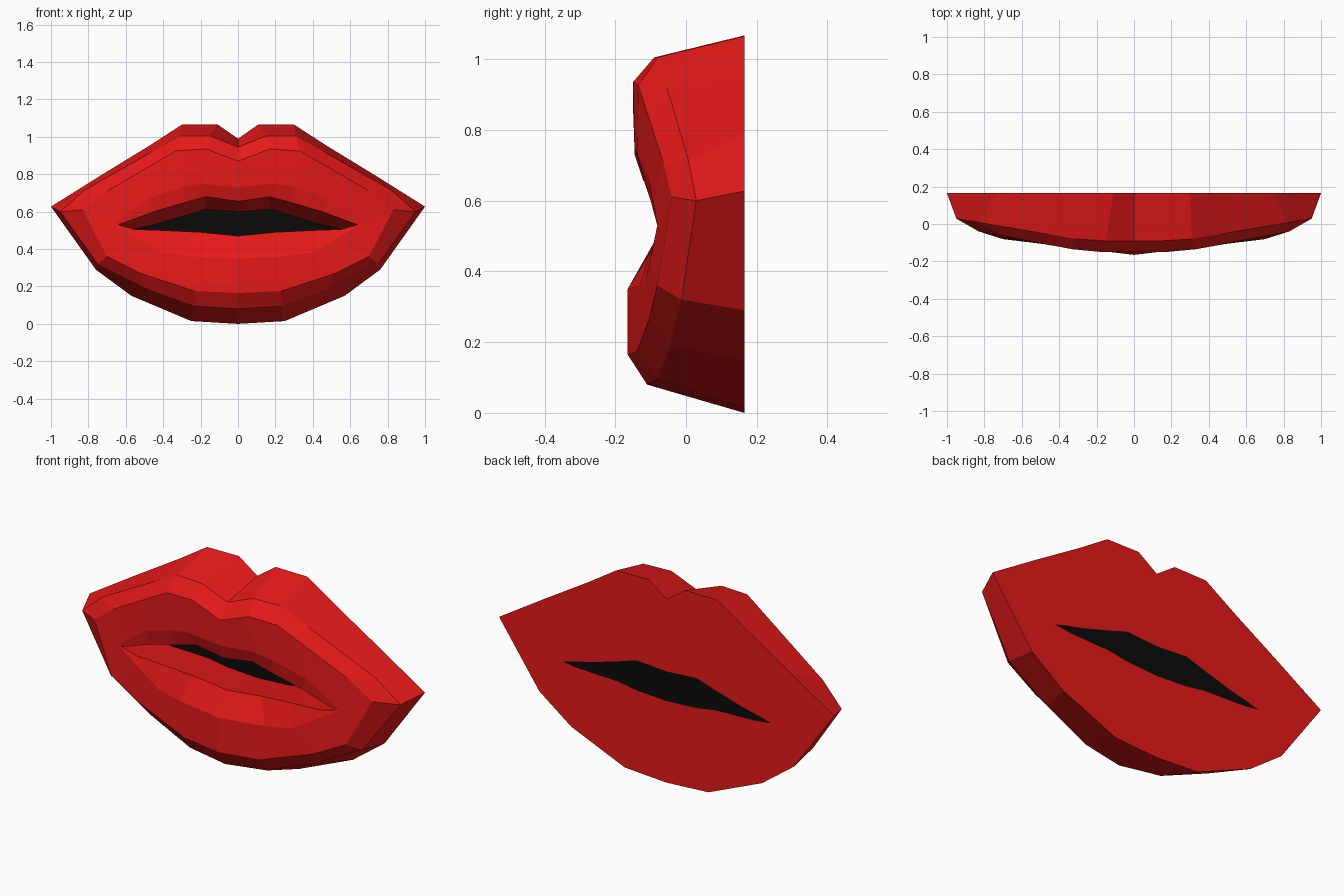
import bpy

if "Cube" in bpy.data.objects:
    bpy.data.objects.remove(bpy.data.objects["Cube"])

BACK = 0.165


def material(name, rgb):
    m = bpy.data.materials.new(name)
    m.diffuse_color = (*rgb, 1)
    m.use_nodes = True
    m.node_tree.nodes["Principled BSDF"].inputs["Base Color"].default_value = m.diffuse_color
    return m


def make(name, verts, faces, mat):
    me = bpy.data.meshes.new(name)
    me.from_pydata(verts, [], faces)
    me.update()
    me.materials.append(mat)
    ob = bpy.data.objects.new(name, me)
    bpy.context.collection.objects.link(ob)
    return ob


def ring(upper, corner, lower, y_up, y_low):
    """Closed contour from a half outline; depth recedes away from the centre."""
    half = [(x, y_up[0] + y_up[1] * max(0, x - 0.25), z) for x, z in upper + [corner]]
    half += [(x, y_low[0] + y_low[1] * x, z) for x, z in lower]
    return half + [(-x, y, z) for x, y, z in reversed(half[1:-1])]


flat = (BACK, 0)

# half contours, from the outer back edge over the lip to the mouth opening
outer_back = ring([(0, .99), (.11, 1.067), (.30, 1.065), (.47, .955), (.74, .79)], (1, .627),
                  [(.76, .29), (.57, .15), (.25, .015), (0, 0)], flat, flat)
outer_front = ring([(0, .945), (.15, 1.005), (.31, 1.005), (.46, .92), (.82, .715)], (.95, .6),
                   [(.75, .32), (.49, .19), (.23, .095), (0, .08)], (-.09, .17), (-.11, .13))
crest = ring([(0, .87), (.17, .935), (.33, .925), (.46, .85), (.70, .71)], (.83, .61),
             [(.70, .36), (.52, .27), (.23, .175), (0, .165)], (-.15, .19), (-.165, .12))
mouth_edge = ring([(0, .73), (.2, .75), (.3, .73), (.48, .67), (.6, .58)], (.66, .535),
                  [(.5, .44), (.4, .38), (.25, .36), (0, .35)], (-.145, .16), (-.165, .13))
inner_edge = ring([(0, .655), (.17, .68), (.28, .65), (.45, .6), (.57, .555)], (.64, .53),
                  [(.55, .505), (.4, .5), (.2, .49), (0, .47)], (-.12, .1), (-.09, .02))
opening = ring([(0, .60), (.18, .612), (.28, .58), (.45, .53), (.56, .505)], (.62, .487),
               [(.52, .475), (.29, .468), (.18, .45), (0, .44)], flat, flat)

# lips: loft through all contours and close across the flat back
rings = [outer_back, outer_front, crest, mouth_edge, inner_edge, opening]
n = len(opening)
verts = [v for r in rings for v in r]
faces = []
for i in range(len(rings)):
    a, b = i * n, (i + 1) % len(rings) * n
    for j in range(n):
        k = (j + 1) % n
        faces.append((a + j, a + k, b + k, b + j))
make("lips", verts, faces, material("lip_red", (.8, .01, .01)))

# dark mouth panel flush with the back, as strips between upper and lower edge
up = [n - 5 + i if i < 5 else i - 5 for i in range(10)]
make("mouth_opening", opening, [tuple(range(n))], material("mouth_black", (.003, .003, .003)))
